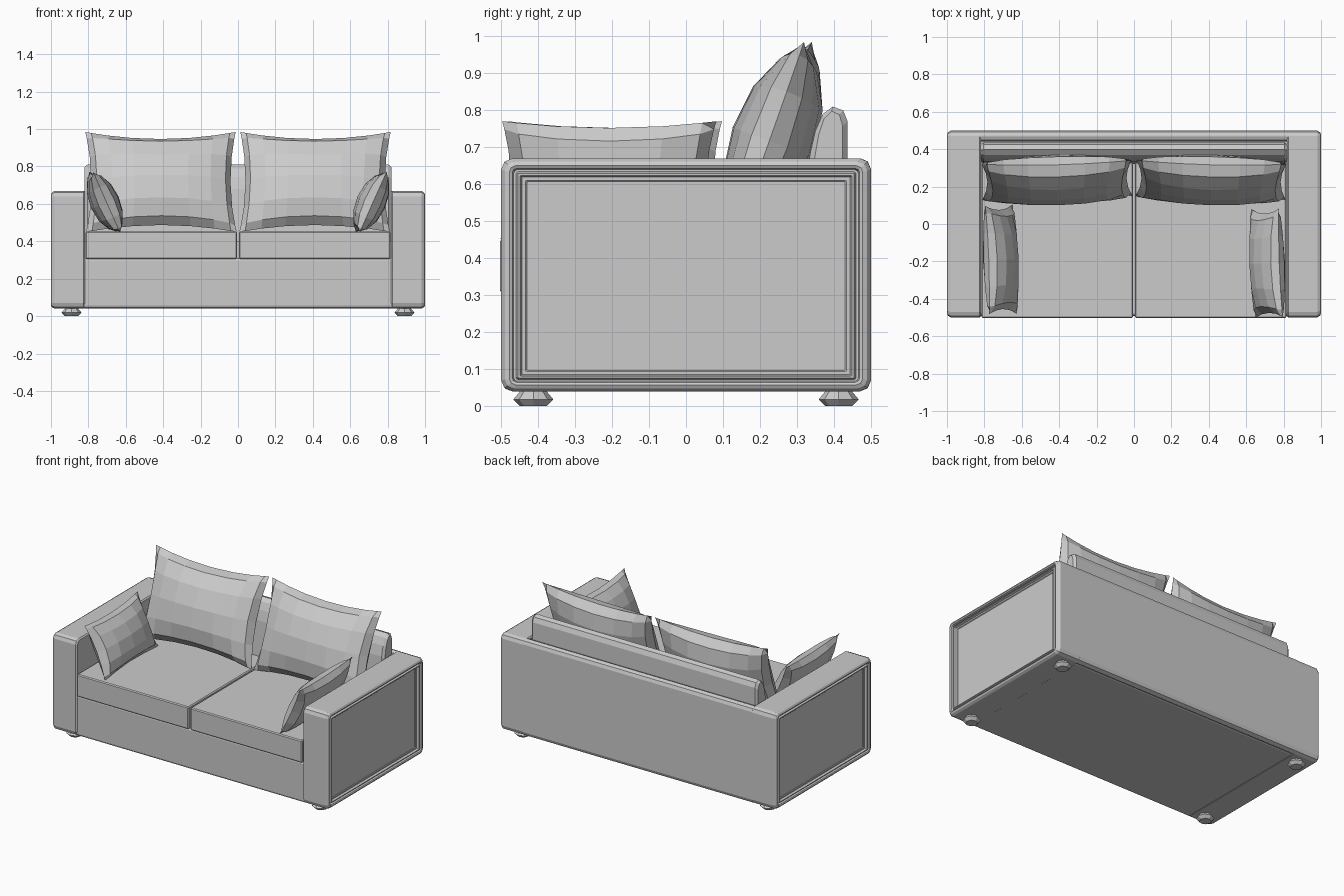
import bpy, bmesh, math
from mathutils import Matrix

if "Cube" in bpy.data.objects:
    bpy.data.objects.remove(bpy.data.objects["Cube"])


def finish(name, bm):
    bmesh.ops.remove_doubles(bm, verts=bm.verts, dist=0.0005)
    bmesh.ops.recalc_face_normals(bm, faces=bm.faces)
    me = bpy.data.meshes.new(name)
    bm.to_mesh(me)
    bm.free()
    ob = bpy.data.objects.new(name, me)
    bpy.context.collection.objects.link(ob)
    return ob


def rrect(y0, y1, z0, z1, r, seg=2):
    """Rounded rectangle outline in the yz plane."""
    pts = []
    for cy, cz, a0 in ((y1 - r, z1 - r, 0), (y0 + r, z1 - r, 90),
                       (y0 + r, z0 + r, 180), (y1 - r, z0 + r, 270)):
        for i in range(seg + 1):
            a = math.radians(a0 + 90 * i / seg)
            pts.append((cy + r * math.cos(a), cz + r * math.sin(a)))
    return pts


def loft(name, rings):
    """Skin a list of (x, yz outline) rings and cap both ends."""
    bm = bmesh.new()
    loops = [[bm.verts.new((x, y, z)) for y, z in pts] for x, pts in rings]
    n = len(loops[0])
    for a, b in zip(loops, loops[1:]):
        for i in range(n):
            j = (i + 1) % n
            bm.faces.new((a[i], a[j], b[j], b[i]))
    bm.faces.new(loops[0])
    bm.faces.new(loops[-1])
    return finish(name, bm)


def box(name, x0, x1, y0, y1, z0, z1, bevel):
    bm = bmesh.new()
    m = Matrix.Translation(((x0 + x1) / 2, (y0 + y1) / 2, (z0 + z1) / 2))
    bmesh.ops.create_cube(bm, size=1, matrix=m @ Matrix.Diagonal((x1 - x0, y1 - y0, z1 - z0, 1)))
    bmesh.ops.bevel(bm, geom=bm.edges[:], offset=bevel, segments=1, affect='EDGES')
    return finish(name, bm)


def pillow(name, w, h, t, pinch_w, pinch_h, loc, lean, turn, floor, nx=8, ny=6):
    """Two puffed grids sharing a pinched seam; w, h, t are half sizes."""
    bm = bmesh.new()
    m = (Matrix.Translation(loc) @ Matrix.Rotation(math.radians(turn), 4, 'Z')
         @ Matrix.Rotation(math.radians(90 - lean), 4, 'X'))
    for side in (1, -1):
        grid = []
        for i in range(nx + 1):
            u = math.sin(math.pi / 2 * (2 * i / nx - 1))
            row = []
            for j in range(ny + 1):
                v = math.sin(math.pi / 2 * (2 * j / ny - 1))
                x = u * (w - pinch_w * (1 - v * v))
                y = v * (h - pinch_h * (1 - u * u))
                puff = max(0, 1 - u * u) ** 0.42 * max(0, 1 - v * v) ** 0.5
                row.append(bm.verts.new((x, y, side * t * puff)))
            grid.append(row)
        for i in range(nx):
            for j in range(ny):
                bm.faces.new((grid[i][j], grid[i + 1][j], grid[i + 1][j + 1], grid[i][j + 1]))
    bm.transform(m)
    for vert in bm.verts:           # rest on the seat
        vert.co.z = max(vert.co.z, floor)
    return finish(name, bm)


# Base and back of the frame
base = rrect(-0.492, 0.46, 0.042, 0.312, 0.015)
loft("base", [(-0.83, base), (0.83, base)])
back = rrect(0.44, 0.5, 0.04, 0.67, 0.028)
loft("back_frame", [(-0.83, back), (0.83, back)])

# Padded back rest behind the cushions
rest = [(0.32, 0.40), (0.335, 0.68), (0.350, 0.745), (0.370, 0.79), (0.397, 0.81),
        (0.425, 0.80), (0.437, 0.77), (0.437, 0.40)]
slim = [(0.385 + (y - 0.385) * 0.75, z - (0.012 if z > 0.5 else 0)) for y, z in rest]
loft("back_rest", [(-0.82, slim), (-0.805, rest), (0.805, rest), (0.82, slim)])

# Arm section: distance from centre and inset, stepping in to the framed side panel
steps = [(0.818, 0.008), (0.826, 0), (0.980, 0), (0.995, 0.010), (1.0, 0.022), (0.996, 0.030),
         (0.984, 0.034), (0.984, 0.040), (0.996, 0.045), (0.996, 0.051),
         (0.982, 0.056), (0.982, 0.066), (0.978, 0.070)]

for s, side in ((-1, "left"), (1, "right")):
    loft(side + "_arm", [(s * x, rrect(-0.5 + d, 0.5 - d, 0.04 + d * 0.8, 0.67 - d * 0.9,
                                       max(0.03 - d * 0.6, 0.003))) for x, d in steps])

    # Seat cushion
    x0, x1 = sorted((s * 0.006, s * 0.815))
    box(side + "_seat_cushion", x0, x1, -0.503, 0.36, 0.306, 0.452, 0.006)

    # Large back cushion and small arm pillow
    pillow(side + "_back_cushion", 0.402, 0.284, 0.115, 0.03, 0.04,
           (s * 0.412, 0.235, 0.717), 19.5, s * -1.5, 0.452)
    pillow(side + "_arm_pillow", 0.29, 0.178, 0.08, 0.025, 0.02,
           (s * 0.712, -0.2 - s * 0.01, 0.608), 24, -90 * s + 2, 0.452, 6, 6)

    # Faceted feet
    for y, end in ((-0.413, "front"), (0.413, "back")):
        bm = bmesh.new()
        for z, h, r0, r1 in ((0.009, 0.018, 0.036, 0.054), (0.030, 0.024, 0.054, 0.034)):
            bmesh.ops.create_cone(bm, cap_ends=False, segments=8, radius1=r0, radius2=r1,
                                  depth=h, matrix=Matrix.Translation((s * 0.89, y, z)))
        bmesh.ops.remove_doubles(bm, verts=bm.verts, dist=0.0005)
        bmesh.ops.holes_fill(bm, edges=[e for e in bm.edges if e.is_boundary], sides=0)
        finish(side + "_" + end + "_foot", bm)
